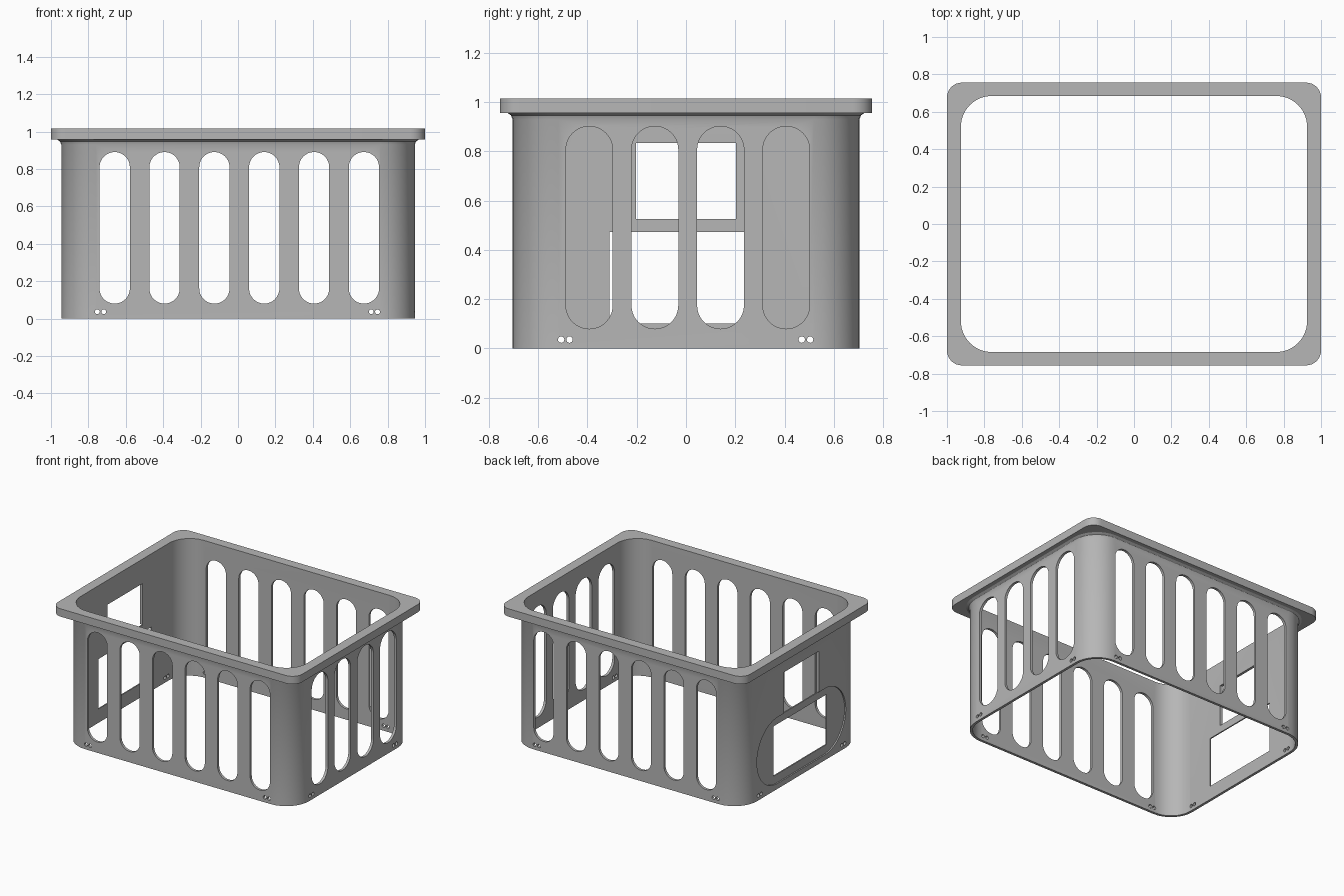
import bpy, bmesh, math
from mathutils import Vector

cube = bpy.data.objects.get("Cube")
if cube:
    bpy.data.objects.remove(cube, do_unlink=True)

grey = bpy.data.materials.new("grey plastic")
grey.use_nodes = True
colour = (0.47, 0.47, 0.47, 1)
grey.diffuse_color = colour
grey.node_tree.nodes["Principled BSDF"].inputs["Base Color"].default_value = colour

HX, HY, WALL = 0.945, 0.704, 0.019   # outer half sizes and wall thickness


def make_object(name, bm):
    bmesh.ops.recalc_face_normals(bm, faces=bm.faces)
    mesh = bpy.data.meshes.new(name)
    bm.to_mesh(mesh)
    bm.free()
    mesh.materials.append(grey)
    obj = bpy.data.objects.new(name, mesh)
    bpy.context.collection.objects.link(obj)
    return obj


def rounded_rect(hx, hy, r, steps=8):
    pts = []
    for k, (sx, sy) in enumerate([(1, 1), (-1, 1), (-1, -1), (1, -1)]):
        for i in range(steps + 1):
            a = math.pi / 2 * (k + i / steps)
            pts.append((sx * (hx - r) + r * math.cos(a), sy * (hy - r) + r * math.sin(a)))
    return pts


def capsule(c, z, half_w, half_h, steps=12):
    # Stadium outline, round on its short ends
    r = min(half_w, half_h)
    return [(c + u, z + v) for u, v in rounded_rect(half_w, half_h, r * 0.999, steps)]


def box(c, z, half_w, half_h):
    return [(c + u * half_w, z + v * half_h) for u, v in [(1, 1), (-1, 1), (-1, -1), (1, -1)]]


def add_prism(bm, outline, axis, start, end):
    # Extrude an outline drawn on a wall through that wall
    def at(p, d):
        return Vector((d, p[0], p[1])) if axis == "x" else Vector((p[0], d, p[1]))
    a = [bm.verts.new(at(p, start)) for p in outline]
    b = [bm.verts.new(at(p, end)) for p in outline]
    bm.faces.new(a)
    bm.faces.new(b[::-1])
    for i in range(len(a)):
        j = (i + 1) % len(a)
        bm.faces.new((a[i], a[j], b[j], b[i]))


def cut(target, bm, name):
    cutter = make_object(name, bm)
    cutter.hide_render = True
    mod = target.modifiers.new(name, "BOOLEAN")
    mod.operation = "DIFFERENCE"
    mod.solver = "EXACT"
    mod.object = cutter
    bpy.context.view_layer.objects.active = target
    bpy.ops.object.modifier_apply(modifier=mod.name)
    bpy.data.objects.remove(cutter, do_unlink=True)


# Crate shell: open walls, flared neck and wide flat rim
rings = [
    (HX, HY, 0.185, 0.0),
    (HX, HY, 0.185, 0.93),
    (HX + 0.007, HY + 0.007, 0.19, 0.947),
    (HX + 0.022, HY + 0.022, 0.2, 0.957),
    (1.0, 0.756, 0.08, 0.957),
    (1.0, 0.756, 0.08, 1.015),
    (HX - WALL, HY - WALL, 0.166, 1.015),
    (HX - WALL, HY - WALL, 0.166, 0.0),
]
bm = bmesh.new()
loops = [[bm.verts.new((x, y, z)) for x, y in rounded_rect(hx, hy, r)] for hx, hy, r, z in rings]
for lower, upper in zip(loops, loops[1:] + loops[:1]):
    for i in range(len(lower)):
        j = (i + 1) % len(lower)
        bm.faces.new((lower[i], lower[j], upper[j], upper[i]))
crate = make_object("crate", bm)

# Shallow rounded recess around the door
bm = bmesh.new()
add_prism(bm, capsule(0, 0.285, 0.52, 0.245), "x", -HX - 0.1, -HX + 0.01)
cut(crate, bm, "door_recess")

# Slots, door, window and drain holes
bm = bmesh.new()
for side in (-1, 1):
    y_span = (side * (HY - 0.07), side * (HY + 0.04))
    x_span = (side * (HX - 0.07), side * (HX + 0.04))
    for i in range(6):
        add_prism(bm, capsule(0.007 + (i - 2.5) * 0.2665, 0.485, 0.081, 0.405), "y", *y_span)
    for x in (-0.752, -0.718, 0.712, 0.746):
        add_prism(bm, capsule(x, 0.036, 0.013, 0.013, 4), "y", *y_span)
    for y in (-0.507, -0.473, 0.47, 0.504):
        add_prism(bm, capsule(y, 0.036, 0.013, 0.013, 4), "x", *x_span)
    if side > 0:
        for i in range(4):
            add_prism(bm, capsule(0.007 + (i - 1.5) * 0.2665, 0.491, 0.095, 0.411), "x", *x_span)
    else:
        add_prism(bm, box(0, 0.287, 0.31, 0.185), "x", *x_span)
        add_prism(bm, box(0, 0.68, 0.204, 0.154), "x", *x_span)
cut(crate, bm, "openings")

# Smooth corners, crisp edges
bpy.ops.object.select_all(action="DESELECT")
crate.select_set(True)
bpy.context.view_layer.objects.active = crate
bpy.ops.object.shade_smooth_by_angle(angle=math.radians(30))
